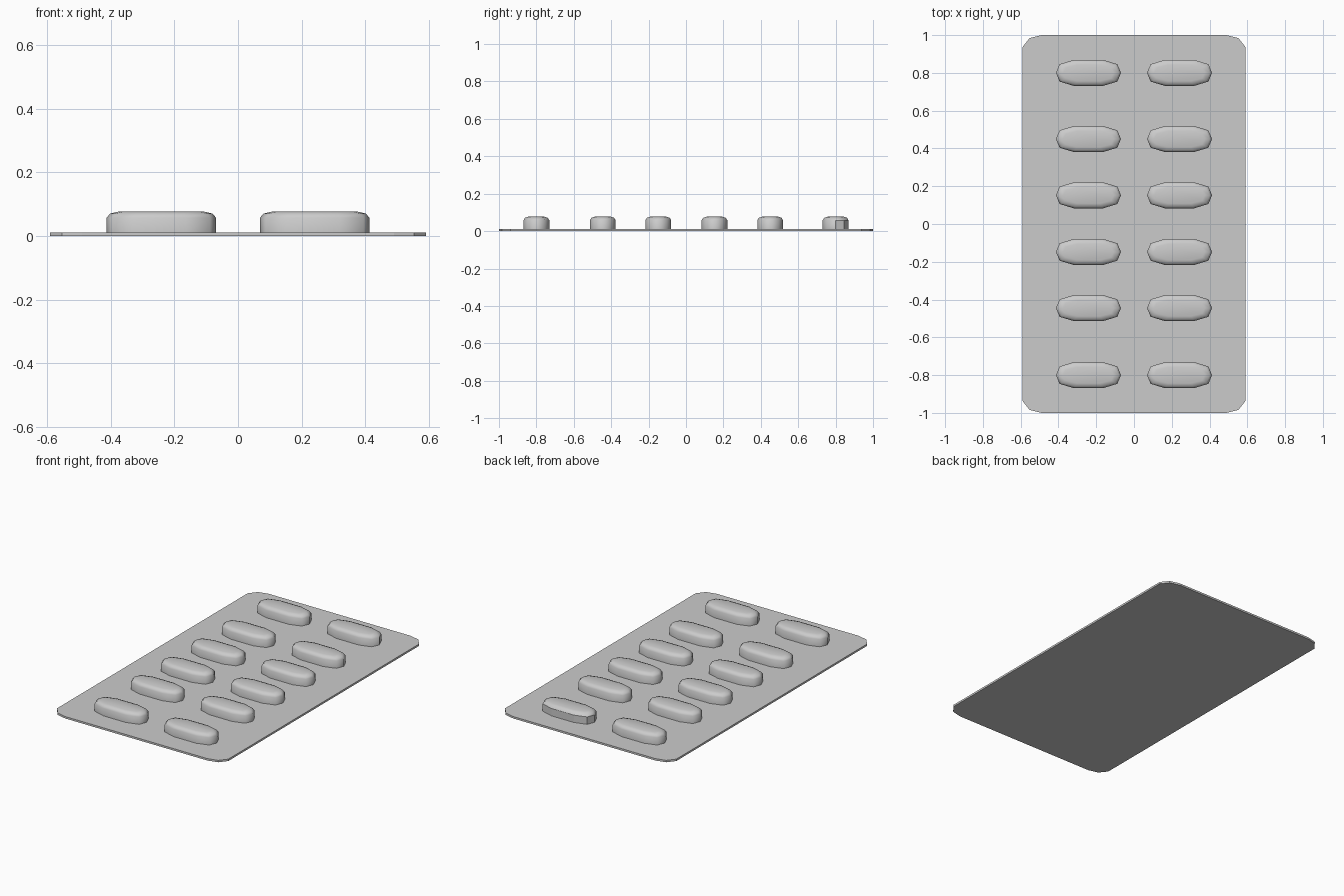
import bpy, bmesh

if "Cube" in bpy.data.objects:
    bpy.data.objects.remove(bpy.data.objects["Cube"])


def mirrored_outline(quarter):
    """Counter-clockwise outline from a quarter profile (from +x towards +y)."""
    half = quarter + [(-x, y) for x, y in reversed(quarter)]
    pts = half + [(-x, -y) for x, y in half]
    out = []
    for p in pts:
        if not any(abs(p[0] - q[0]) + abs(p[1] - q[1]) < 1e-6 for q in out):
            out.append(p)
    return out


def loft(name, quarter, levels, smooth, flat_back=False):
    """Stack scaled copies of an outline; levels are (z, x scale, y scale)."""
    outline = mirrored_outline(quarter)
    bm = bmesh.new()
    rings = [[bm.verts.new((x * sx, y * sy, z)) for x, y in outline]
             for z, sx, sy in levels]
    n = len(outline)
    bm.faces.new(list(reversed(rings[0])))
    bm.faces.new(rings[-1])
    for k in range(len(rings) - 1):
        a, b = rings[k], rings[k + 1]
        for i in range(n):
            j = (i + 1) % n
            bm.faces.new((a[i], a[j], b[j], b[i])).smooth = smooth
    bm.faces.ensure_lookup_table()
    bm.faces[1].smooth = smooth
    if flat_back:
        for f in bm.faces:
            f.normal_update()
            if f.normal.y > 0.2 and abs(f.normal.z) < 0.1:
                f.smooth = False
    mesh = bpy.data.meshes.new(name)
    bm.to_mesh(mesh)
    bm.free()
    obj = bpy.data.objects.new(name, mesh)
    bpy.context.collection.objects.link(obj)
    return obj


# Backing sheet with two-segment rounded corners
loft("backing_sheet", [(0.59, 0.937), (0.553, 0.984), (0.49, 1.0)],
     [(0, 1, 1), (0.012, 1, 1)], smooth=False)

# Capsule blisters: vertical wall, then a soft rounded top
capsule = [(0.172, 0.0), (0.153, 0.046), (0.077, 0.069)]
levels = [(0.008, 1, 1), (0.058, 1, 1), (0.071, 0.93, 0.88), (0.077, 0.78, 0.62)]
for row, y in enumerate((-0.80, -0.445, -0.148, 0.152, 0.45, 0.80)):
    for side, x in (("left", -0.241), ("right", 0.241)):
        # The back right blister has a faceted rear wall
        odd = row == 5 and side == "right"
        blister = loft(f"blister_{side}_{row + 1}", capsule, levels, True, odd)
        blister.location = (x, y, 0)
